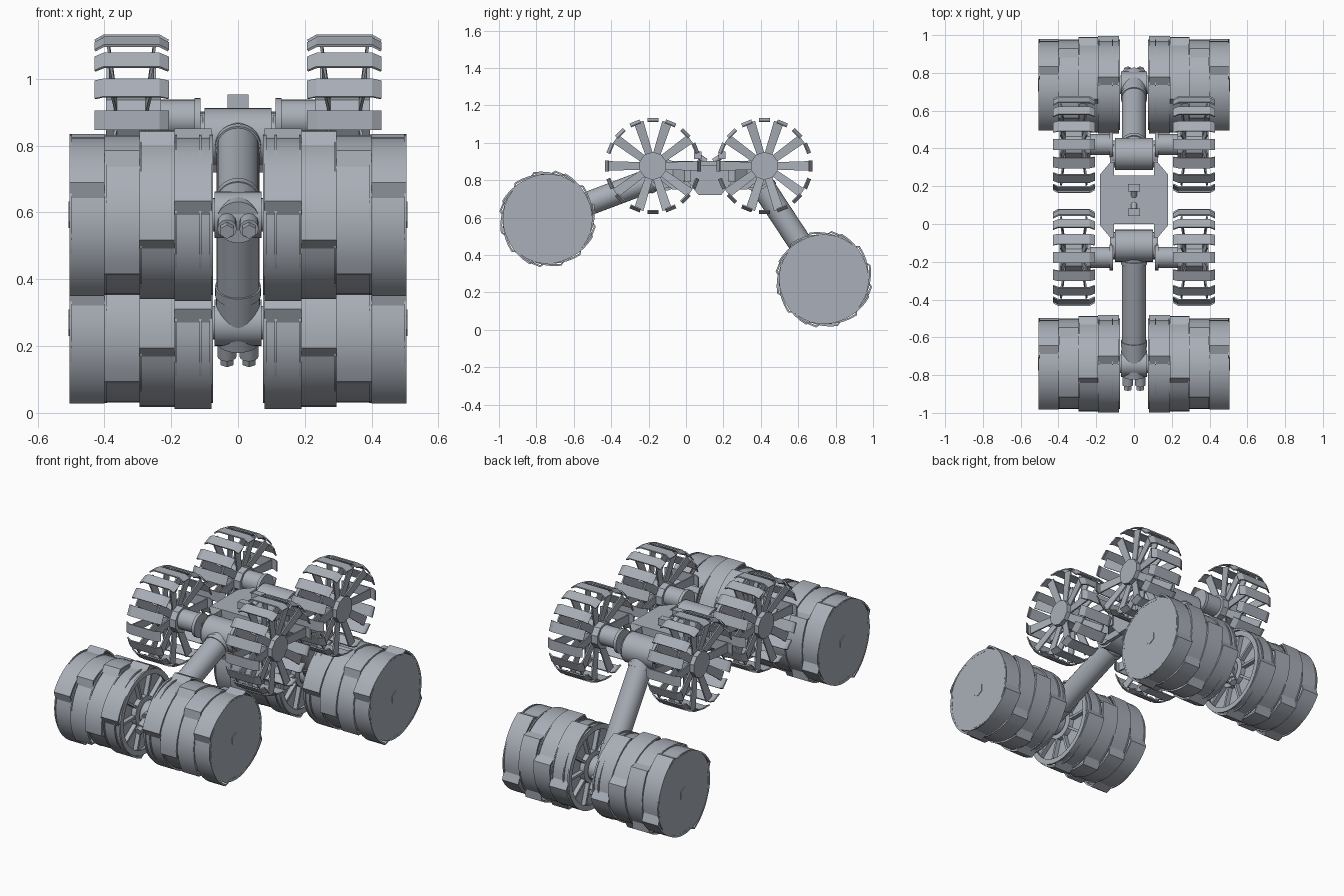
import bpy, bmesh, math
from mathutils import Vector, Matrix

if "Cube" in bpy.data.objects:
    bpy.data.objects.remove(bpy.data.objects["Cube"])

metal = bpy.data.materials.new("grey metal")
metal.use_nodes = True
metal.diffuse_color = (0.40, 0.43, 0.48, 1)
metal.node_tree.nodes["Principled BSDF"].inputs["Base Color"].default_value = (0.40, 0.43, 0.48, 1)


def finish(name, bm, smooth=None):
    bmesh.ops.recalc_face_normals(bm, faces=bm.faces)
    mesh = bpy.data.meshes.new(name)
    bm.to_mesh(mesh)
    bm.free()
    obj = bpy.data.objects.new(name, mesh)
    bpy.context.collection.objects.link(obj)
    mesh.materials.append(metal)
    if smooth:
        bpy.ops.object.select_all(action='DESELECT')
        obj.select_set(True)
        bpy.context.view_layer.objects.active = obj
        bpy.ops.object.shade_smooth_by_angle(angle=math.radians(smooth))


def add_rod(bm, a, b, r, n=24):
    a, b = Vector(a), Vector(b)
    turn = (b - a).to_track_quat('Z', 'Y').to_matrix().to_4x4()
    bmesh.ops.create_cone(bm, cap_ends=True, segments=n, radius1=r, radius2=r,
                          depth=(b - a).length, matrix=Matrix.Translation((a + b) / 2) @ turn)


def rod(name, a, b, r, n=24):
    bm = bmesh.new()
    add_rod(bm, a, b, r, n)
    finish(name, bm, 35)


def add_prism(bm, points, move):
    """Extrude a closed polygon by a vector."""
    low = [bm.verts.new(p) for p in points]
    high = [bm.verts.new(Vector(p) + Vector(move)) for p in points]
    bm.faces.new(low)
    bm.faces.new(high[::-1])
    for i in range(len(low)):
        j = (i + 1) % len(low)
        bm.faces.new((low[i], low[j], high[j], high[i]))


def block(name, points, move):
    bm = bmesh.new()
    add_prism(bm, points, move)
    finish(name, bm)


def radial(angle, r, x=0):
    return Vector((x, r * math.cos(angle), r * math.sin(angle)))


def add_ring(bm, x0, x1, radii, wall, twist=0):
    """Hollow ring along x whose outer radius follows a list."""
    n = len(radii)
    loops = [[bm.verts.new(radial(math.tau * i / n + twist, r - inset, x)) for i, r in enumerate(radii)]
             for x, inset in ((x0, wall), (x0, 0), (x1, 0), (x1, wall))]
    for k in range(4):
        for i in range(n):
            j, other = (i + 1) % n, loops[(k + 1) % 4]
            bm.faces.new((loops[k][i], loops[k][j], other[j], other[i]))


# Open drive wheel: hub, flared spokes and bent tread plates
def wheel(name, centre, side):
    bm = bmesh.new()
    add_rod(bm, (side * 0.23, 0, 0), (side * 0.395, 0, 0), 0.075, 10)
    for i in range(10):
        a = math.tau * i / 10
        across = radial(a + math.pi / 2, 1)
        for inner, outer in ((0.27, 0.245), (0.36, 0.385)):
            foot = radial(a, 0.06, side * inner)
            tip = radial(a, 0.245, side * outer)
            add_prism(bm, [foot - across * 0.02, foot + across * 0.02,
                           tip + across * 0.026, tip - across * 0.026], (side * 0.008, 0, 0))
    section = [(0.21, 0.235), (0.237, 0.25), (0.4, 0.25), (0.427, 0.235),
               (0.43, 0.241), (0.402, 0.257), (0.235, 0.257), (0.207, 0.241)]
    for i in range(16):
        a = math.tau * i / 16
        across = radial(a + math.pi / 2, 1)
        add_prism(bm, [radial(a, r, side * x) - across * 0.029 for x, r in section], across * 0.058)
    bmesh.ops.translate(bm, verts=bm.verts, vec=centre)
    finish(name, bm)


# Digging drum: four scooped rings, capped outside, shallow ribbed recess inside
def drum(name, centre, side):
    edges = [0.08, 0.19, 0.295, 0.4, 0.505]
    scoops, steps = 4, 10
    radii = [0.232 + 0.029 * (i / (steps - 1)) ** 2 for i in range(steps)] * scoops
    for k in range(4):
        bm = bmesh.new()
        add_ring(bm, side * edges[k], side * edges[k + 1], radii, 0.01, k * 0.45)
        bmesh.ops.translate(bm, verts=bm.verts, vec=centre)
        finish(f"{name}_ring_{k + 1}", bm, 25)

    bm = bmesh.new()
    for x in [0.118] + edges[1:]:
        add_rod(bm, (side * (x - 0.008), 0, 0), (side * (x - 0.001), 0, 0), 0.24, 40)
    add_rod(bm, (side * 0.5, 0, 0), (side * 0.507, 0, 0), 0.04, 6)
    add_rod(bm, (side * 0.082, 0, 0), (side * 0.115, 0, 0), 0.09, 24)
    add_ring(bm, side * 0.075, side * 0.085, [0.24] * 40, 0.03)
    for i in range(10):
        a = math.tau * i / 10
        across = radial(a + math.pi / 2, 0.007)
        root, tip = radial(a, 0.08, side * 0.085), radial(a, 0.226, side * 0.085)
        add_prism(bm, [root - across, root + across, tip + across, tip - across], (side * 0.03, 0, 0))
    bmesh.ops.translate(bm, verts=bm.verts, vec=centre)
    finish(name + "_core", bm, 35)


# Arm from shoulder to drum with collars, gearbox and twin motors
def arm(end, shoulder, wrist):
    shoulder, wrist = Vector(shoulder), Vector(wrist)
    d = (wrist - shoulder).normalized()
    x = Vector((1, 0, 0))
    rod(end + "_shoulder", shoulder - x * 0.1, shoulder + x * 0.1, 0.085, 32)
    rod(end + "_shoulder_flanges", shoulder - x * 0.118, shoulder + x * 0.118, 0.072)
    rod(end + "_arm_tube", shoulder, wrist - d * 0.06, 0.064, 28)
    rod(end + "_arm_root_collar", shoulder + d * 0.075, shoulder + d * 0.1, 0.069, 28)
    rod(end + "_arm_tip_collar", wrist - d * 0.13, wrist - d * 0.1, 0.069, 28)
    rod(end + "_gearbox", wrist - d * 0.1, wrist + d * 0.065, 0.066, 28)
    rod(end + "_drum_hub", wrist - x * 0.07, wrist + x * 0.07, 0.07, 28)
    rod(end + "_drum_axle", wrist - x * 0.1, wrist + x * 0.1, 0.05, 28)
    for s in (-1, 1):
        start = wrist + x * s * 0.033
        rod(end + "_motor", start, start + d * 0.12, 0.029, 12)
        rod(end + "_motor_nut", start + d * 0.12, start + d * 0.145, 0.022, 6)


ENDS = (("front", -1, -0.115, -0.177, (0, -0.74, 0.593)),
        ("back", 1, 0.37, 0.42, (0, 0.737, 0.27)))
SIDES = (("right", -1), ("left", 1))
MID = 0.1275

for end, way, shoulder_y, axle_y, wrist in ENDS:
    arm(end, (0, shoulder_y, 0.828), wrist)
    for label, s in SIDES:
        drum(f"{end}_{label}_drum", Vector(wrist), s)
        wheel(f"{end}_{label}_wheel", Vector((0, axle_y, 0.876)), s)
        rod(f"{end}_{label}_axle", (s * 0.115, axle_y, 0.882), (s * 0.25, axle_y, 0.882), 0.056)
        rod(f"{end}_{label}_axle_collar", (s * 0.112, axle_y, 0.875), (s * 0.13, axle_y, 0.875), 0.068)
        # Tapering cheek that carries the shoulder and axle
        block(f"{end}_{label}_cheek",
              [(s * 0.105, axle_y, 0.89), (s * 0.105, MID + way * 0.1, 0.89),
               (s * 0.105, MID + way * 0.1, 0.75), (s * 0.105, MID + way * 0.2, 0.75),
               (s * 0.105, axle_y, 0.83)], (s * 0.022, 0, 0))
        block(f"{end}_{label}_gusset",
              [(s * 0.105, MID + way * 0.1, 0.79), (s * 0.18, MID + way * 0.1, 0.79),
               (s * 0.18, MID + way * 0.135, 0.79), (s * 0.125, MID + way * 0.2, 0.79),
               (s * 0.105, MID + way * 0.2, 0.79)], (0, 0, 0.112))

# Central chassis: wide tapered tub with a top deck
block("chassis_tub", [(-0.17, MID + y, z) for y, z in
                      ((-0.125, 0.88), (0.125, 0.88), (0.125, 0.8), (0.06, 0.72), (-0.06, 0.72), (-0.125, 0.8))],
      (0.34, 0, 0))
block("chassis_deck", [(x, MID + y, 0.878) for x, y in
                       ((-0.18, -0.128), (0.18, -0.128), (0.18, 0.128), (-0.18, 0.128))], (0, 0, 0.025))

# Pair of small sensors leaning outward from the deck
for label, way in (("front", -1), ("back", 1)):
    y = MID + way * 0.065
    rod(label + "_sensor_post", (0, MID + way * 0.02, 0.9), (0, y, 0.93), 0.015, 12)
    block(label + "_sensor_head", [(-0.032, y - 0.02, 0.913), (0.032, y - 0.02, 0.913),
                                   (0.032, y + 0.02, 0.913), (-0.032, y + 0.02, 0.913)], (0, 0, 0.04))
